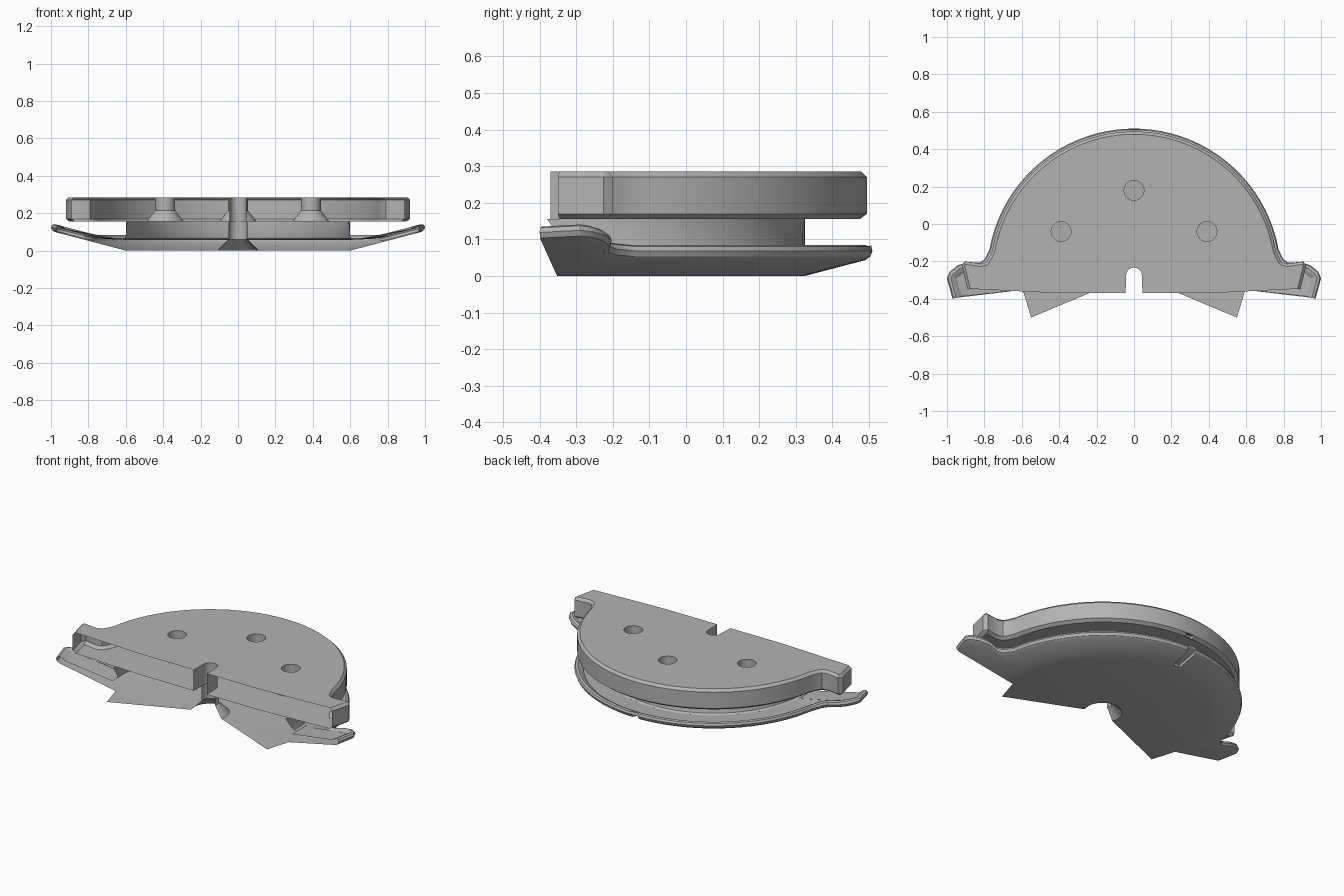
import bpy, bmesh, math
from mathutils import Vector

cube = bpy.data.objects.get("Cube")
if cube:
    bpy.data.objects.remove(cube)

CY = -0.275          # axis of the round parts
SEG = 39             # odd, so one column lies on the rear centre line

steel = bpy.data.materials.new("grey_steel")
steel.use_nodes = True
steel.diffuse_color = (0.45, 0.45, 0.45, 1)
steel.node_tree.nodes["Principled BSDF"].inputs["Base Color"].default_value = (0.45, 0.45, 0.45, 1)


def finish(name, bm):
    bmesh.ops.remove_doubles(bm, verts=bm.verts, dist=0.0005)
    bmesh.ops.recalc_face_normals(bm, faces=bm.faces)
    mesh = bpy.data.meshes.new(name)
    bm.to_mesh(mesh)
    bm.free()
    mesh.materials.append(steel)
    obj = bpy.data.objects.new(name, mesh)
    bpy.context.collection.objects.link(obj)
    bpy.ops.object.select_all(action="DESELECT")
    obj.select_set(True)
    bpy.context.view_layer.objects.active = obj
    bpy.ops.object.shade_smooth_by_angle(angle=math.radians(30))


def arc(r, start, end, n, cx=0, cy=CY):
    angles = [math.radians(start + (end - start) * i / n) for i in range(n + 1)]
    return [Vector((cx + r * math.cos(a), cy + r * math.sin(a))) for a in angles]


def outline(r, ear):
    """Half disc with a mirrored ear at each end, running right to left."""
    right = [Vector(p) for p in ear]
    left = [Vector((-p.x, p.y)) for p in reversed(right)]
    return right + arc(r, 10, 170, SEG) + left


def inset(points, d):
    result = []
    for i, p in enumerate(points):
        t = (points[min(i + 1, len(points) - 1)] - points[max(i - 1, 0)]).normalized()
        result.append(p + Vector((-t.y, t.x)) * d)
    return result


def at(points, z):
    return [Vector((p.x, p.y, z)) for p in points]


def loft(bm, rings):
    """Skin open rings; returns the faces as rows."""
    rows = [[bm.verts.new(p) for p in ring] for ring in rings]
    return [[bm.faces.new((a[i], a[i + 1], b[i + 1], b[i])) for i in range(len(a) - 1)]
            for a, b in zip(rows, rows[1:])]


def fill(bm, loops):
    """Flat face bounded by the first loop, with the others as holes."""
    edges = []
    for loop in loops:
        v = [bm.verts.new(p) for p in loop]
        edges += [bm.edges.new((v[i - 1], v[i])) for i in range(len(v))]
    bmesh.ops.triangle_fill(bm, edges=edges, use_beauty=True, normal=(0, 0, 1))


def groove(bm, faces, move):
    """Sink a run of faces to form a recess."""
    out = bmesh.ops.extrude_face_region(bm, geom=faces)["geom"]
    bmesh.ops.translate(bm, verts=[g for g in out if isinstance(g, bmesh.types.BMVert)], vec=move)
    bmesh.ops.delete(bm, geom=[f for f in faces if f.is_valid], context="FACES_ONLY")


# Central notch, shared by all three parts
notch = [Vector((-0.045, -0.37))] + arc(0.042, 180, 0, 16) + [Vector((0.045, -0.37))]
holes = [(-0.39, -0.04), (0.39, -0.04), (0, 0.18)]

# Upper plate with ears, chamfered edges and countersunk holes
plate = outline(0.77, [(0.89, -0.35), (0.92, -0.225), (0.905, -0.2),
                       (0.82, -0.213), (0.79, -0.205), (0.775, -0.18)])
bm = bmesh.new()
rings = [at(inset(plate, d), z) for d, z in ((0.02, 0.155), (0, 0.17), (0, 0.27), (0.015, 0.285))]
rows = loft(bm, rings)
for ring, radius in ((rings[0], 0.1), (rings[-1], 0.053)):
    z = ring[0].z
    front = [Vector((-0.4, -0.37))] + notch + [Vector((0.4, -0.37))]
    fill(bm, [ring + at(front, z)] + [at(arc(radius, 0, 360, 32, *h)[:-1], z) for h in holes])
for h in holes:
    loft(bm, [at(arc(r, 0, 360, 32, *h), z) for r, z in ((0.1, 0.155), (0.053, 0.215), (0.053, 0.285))])
loft(bm, [at(notch, 0.155), at(notch, 0.285)])
bmesh.ops.remove_doubles(bm, verts=bm.verts, dist=0.0005)
middle = len(rows[0]) // 2
groove(bm, [rows[0][middle]], (0, -0.03, 0.01))
finish("upper_plate", bm)

# Round core between the plates, with a small fillet at its foot
bm = bmesh.new()
loft(bm, [at(arc(r, -a, 180 + a, 48), z) for r, z, a in
          ((0.62, 0.057, 3), (0.606, 0.064, 4), (0.6, 0.08, 5), (0.6, 0.155, 10))])
finish("core", bm)

# Lower dished plate: flat base, conical flank, rounded rim and raised ears
dish = outline(0.785, [(0.97, -0.4), (1.0, -0.29), (0.985, -0.255), (0.945, -0.222),
                       (0.89, -0.203), (0.825, -0.207), (0.8, -0.19)])
axis = Vector((0, CY))


def cone(points, lift):
    return [Vector((p.x, p.y, max(0, ((p - axis).length - 0.6) * 0.262) + lift)) for p in points]


def radial(r):
    return [axis + (p - axis).normalized() * r for p in dish]


bm = bmesh.new()
base = at(radial(0.6), 0)
rings = [base, cone(radial(0.65), 0)]
rings += [cone(inset(dish, d), h) for d, h in
          ((0.02, 0), (0.006, 0.006), (0, 0.02), (0.006, 0.034), (0.02, 0.041), (0.035, 0.038), (0.05, 0.028))]
rings.append(at(radial(0.62), 0.057))
rows = loft(bm, rings)
middle = len(rows[0]) // 2
groove(bm, [row[middle] for row in rows[1:4]], (0, -0.004, 0.018))
bell = arc(0.11, 200, -20, 20)
fill(bm, [base + [Vector((-0.55, -0.5, 0))] + at(bell, 0) + [Vector((0.55, -0.5, 0))]])
finish("lower_plate", bm)

# Central bore flaring out through the base
bm = bmesh.new()
loft(bm, [at(arc(r, 200, -20, 20), z) for r, z in ((0.11, 0), (0.05, 0.06), (0.05, 0.155))])
finish("central_bore", bm)
